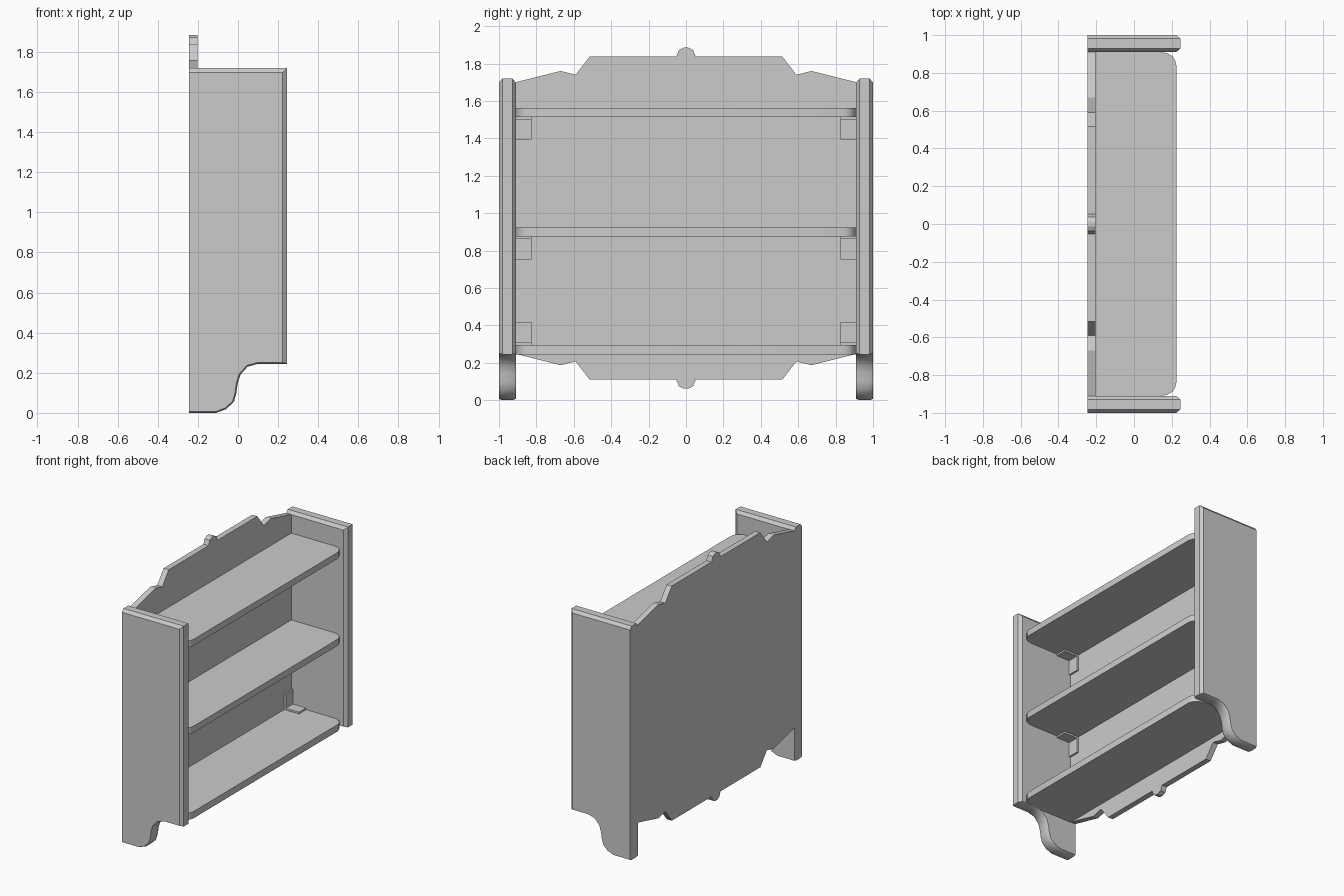
import bpy, bmesh

if "Cube" in bpy.data.objects:
    bpy.data.objects.remove(bpy.data.objects["Cube"])


def loft(name, rings, mirror=False, smooth=0.0):
    """Skin a stack of matching outlines and cap both ends."""
    bm = bmesh.new()
    loops = [[bm.verts.new(p) for p in ring] for ring in rings]
    n = len(loops[0])
    for a, b in zip(loops, loops[1:]):
        for i in range(n):
            j = (i + 1) % n
            bm.faces.new((a[i], a[j], b[j], b[i]))
    bm.faces.new(loops[0][::-1])
    bm.faces.new(loops[-1])
    bmesh.ops.recalc_face_normals(bm, faces=bm.faces[:])
    me = bpy.data.meshes.new(name)
    bm.to_mesh(me)
    bm.free()
    ob = bpy.data.objects.new(name, me)
    bpy.context.collection.objects.link(ob)
    if mirror:
        m = ob.modifiers.new("mirror", 'MIRROR')
        m.use_axis = (False, True, False)
        m.use_mirror_merge = False
    if smooth:
        bpy.ops.object.select_all(action='DESELECT')
        ob.select_set(True)
        bpy.context.view_layer.objects.active = ob
        bpy.ops.object.shade_smooth_by_angle(angle=smooth)
    return ob


def box(name, x0, x1, y0, y1, z0, z1, mirror=False):
    base = [(x0, y0), (x1, y0), (x1, y1), (x0, y1)]
    return loft(name, [[(x, y, z) for x, y in base] for z in (z0, z1)], mirror)


# Side panels: profile (x, z) with the chamfer offset (dx, dz) at each point
C, S = 0.022, 0.007
profile = [
    (-0.245, 1.72, 0, -C), (-0.245, 0.0, 0, S), (-0.11, 0.0, 0, S),
    (-0.06, 0.018, -S / 2, S), (-0.02, 0.055, -S, S / 2),
    (-0.008, 0.1, -S, 0), (-0.002, 0.145, -S, 0), (0.012, 0.19, -S, S / 2),
    (0.048, 0.23, -S / 2, S), (0.1, 0.245, 0, S),
    (0.245, 0.245, -C, S), (0.245, 1.72, -C, -C),
]
rings = [[(x + k * dx, y, z + k * dz) for x, z, dx, dz in profile]
         for y, k in ((0.91, 1), (0.928, 0), (0.982, 0), (1.0, 1))]
loft("side_panel", rings, mirror=True, smooth=0.6)

# Back panel with decorative top and bottom edges
top = [(0.91, 1.70), (0.67, 1.76), (0.59, 1.74), (0.515, 1.837), (0.052, 1.837),
       (0.038, 1.872), (0.013, 1.885)]
bottom = [(y, 1.947 - z) for y, z in top]
half = bottom[::-1] + top
outline = half + [(-y, z) for y, z in half[::-1]]
loft("back_panel", [[(x, y, z) for y, z in outline] for x in (-0.245, -0.203)])

# Shelves with eased front corners
corner = [(-0.203, 0.91), (0.145, 0.91), (0.175, 0.904), (0.203, 0.888),
          (0.218, 0.865), (0.224, 0.84)]
plan = corner + [(x, -y) for x, y in corner[::-1]]
shelves = {"bottom": (0.245, 0.295), "middle": (0.875, 0.923), "top": (1.515, 1.562)}
for label, (z0, z1) in shelves.items():
    loft(label + "_shelf", [[(x, y, z) for x, y in plan] for z in (z0, z1)],
         smooth=0.6)

    # L-shaped corner brackets: above the bottom shelf, below the others
    face, d = (z1, 1) if label == "bottom" else (z0, -1)
    t = 0.013
    box(label + "_bracket_foot", -0.203, -0.083, 0.827, 0.91,
        *sorted((face, face + d * t)), mirror=True)
    box(label + "_bracket_upright", -0.203, -0.203 + t, 0.827, 0.91,
        *sorted((face + d * t, face + d * 0.122)), mirror=True)
